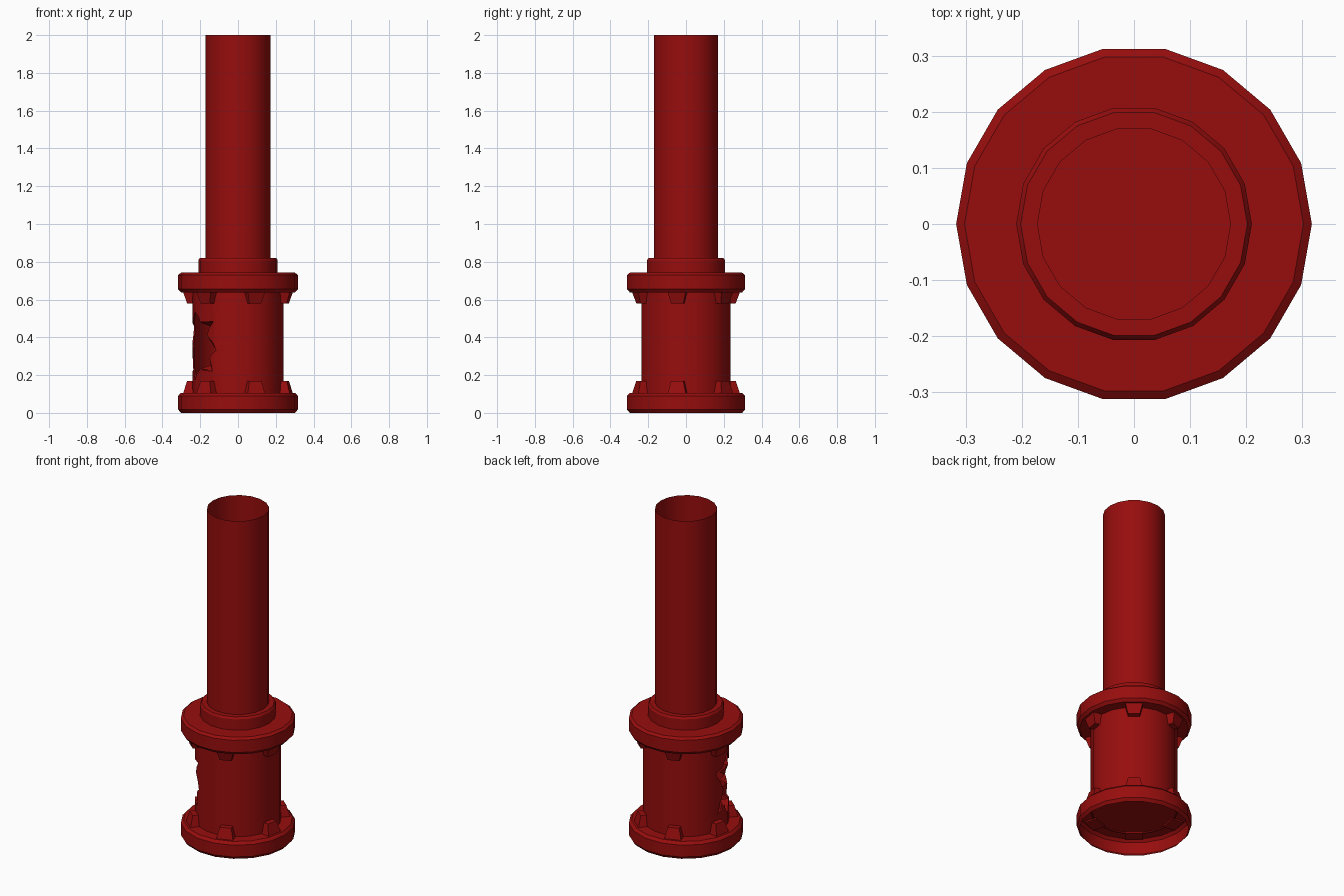
import bpy, bmesh
from math import sin, cos, pi, radians

if "Cube" in bpy.data.objects:
    bpy.data.objects.remove(bpy.data.objects["Cube"])

N = 18
red = bpy.data.materials.new("red_paint")
red.diffuse_color = (0.31, 0.004, 0.004, 1)
red.use_nodes = True
red.node_tree.nodes["Principled BSDF"].inputs["Base Color"].default_value = red.diffuse_color


def pol(r, deg, z):
    return (r * cos(radians(deg)), r * sin(radians(deg)), z)


def finish(name, bm, smooth=True, recalc=True):
    if recalc:
        bmesh.ops.recalc_face_normals(bm, faces=bm.faces)
    me = bpy.data.meshes.new(name)
    bm.to_mesh(me)
    bm.free()
    ob = bpy.data.objects.new(name, me)
    bpy.context.collection.objects.link(ob)
    me.materials.append(red)
    bpy.ops.object.select_all(action='DESELECT')
    bpy.context.view_layer.objects.active = ob
    ob.select_set(True)
    if smooth:
        bpy.ops.object.shade_smooth_by_angle(angle=radians(30))
    return ob


def lathe(name, profile, cap_start=False, cap_end=False, closed=False):
    """Revolve (radius, z) points, listed bottom to top, into an 18-sided shell."""
    bm = bmesh.new()
    rings = [[bm.verts.new(pol(r, 360 * i / N, z)) for i in range(N)] for r, z in profile]
    pairs = list(zip(rings, rings[1:])) + ([(rings[-1], rings[0])] if closed else [])
    for a, b in pairs:
        for i in range(N):
            j = (i + 1) % N
            bm.faces.new((a[i], a[j], b[j], b[i]))
    if cap_start:
        bm.faces.new(rings[0][::-1])
    if cap_end:
        bm.faces.new(rings[-1])
    return finish(name, bm, recalc=closed)


def lugs(name, z_base, z_tip):
    """Six tapered lugs, one on every third side."""
    bm = bmesh.new()
    for k in range(6):
        a = radians(50 + 60 * k)
        rows = []
        for z, r0, r1, w in ((z_base, .215, .288, .05), (z_tip, .215, .268, .033)):
            rows.append([bm.verts.new((r * cos(a) - t * sin(a), r * sin(a) + t * cos(a), z))
                         for r, t in ((r0, -w), (r1, -w), (r1, w), (r0, w))])
        lo, hi = rows
        bm.faces.new(lo[::-1])
        bm.faces.new(hi)
        for i in range(4):
            j = (i + 1) % 4
            bm.faces.new((lo[i], lo[j], hi[j], hi[i]))
    return finish(name, bm, smooth=False)


# Flanges, collar and pipe
lathe("base_flange", [(.302, 0), (.317, .018), (.317, .09), (.302, .106)], cap_end=True)
lathe("upper_flange", [(.302, .638), (.317, .655), (.317, .73), (.302, .742)], True, True)
lathe("collar", [(.21, .74), (.21, .808), (.202, .82), (.172, .82)])
lathe("pipe", [(.172, .742), (.172, 2.0)])
lugs("base_lugs", .096, .17)
lugs("upper_lugs", .645, .58)

# Body wall with a torn hole on the front left side
body = lathe("body", [(.233, .1), (.24, .1), (.24, .645), (.233, .645)], closed=True)
hole = [(197, .54), (212, .48), (237, .485), (226, .41), (241, .33), (230, .29),
        (235, .22), (213, .235), (198, .17), (190, .235), (172, .2), (178, .28),
        (186, .34), (179, .39), (170, .46), (187, .49)]
bm = bmesh.new()
near = [bm.verts.new(pol(.15, a, z)) for a, z in hole]
far = [bm.verts.new(pol(.33, a, z)) for a, z in hole]
for ring, r in ((near, .15), (far, .33)):
    c = bm.verts.new(pol(r, 207, .35))
    for i in range(len(hole)):
        bm.faces.new((ring[i], ring[(i + 1) % len(hole)], c))
for i in range(len(hole)):
    j = (i + 1) % len(hole)
    bm.faces.new((near[i], near[j], far[j], far[i]))
cutter = finish("hole_cutter", bm, smooth=False)
cutter.hide_render = True
cutter.hide_set(True)
cutter.display_type = 'WIRE'
cut = body.modifiers.new("hole", 'BOOLEAN')
cut.operation = 'DIFFERENCE'
cut.solver = 'EXACT'
cut.object = cutter

# Torn sheet bent inwards along the front edge of the hole
bm = bmesh.new()
for i in range(1, 8):
    (a0, z0), (a1, z1) = hole[i], hole[i + 1]
    am, zm = (a0 + a1) / 2, (z0 + z1) / 2
    tip = pol(.19, am + (207 - am) * .2, zm + (.35 - zm) * .2)
    bm.faces.new([bm.verts.new(p) for p in (pol(.236, a0, z0), pol(.236, a1, z1), tip)])
finish("torn_edges", bm, smooth=False)
